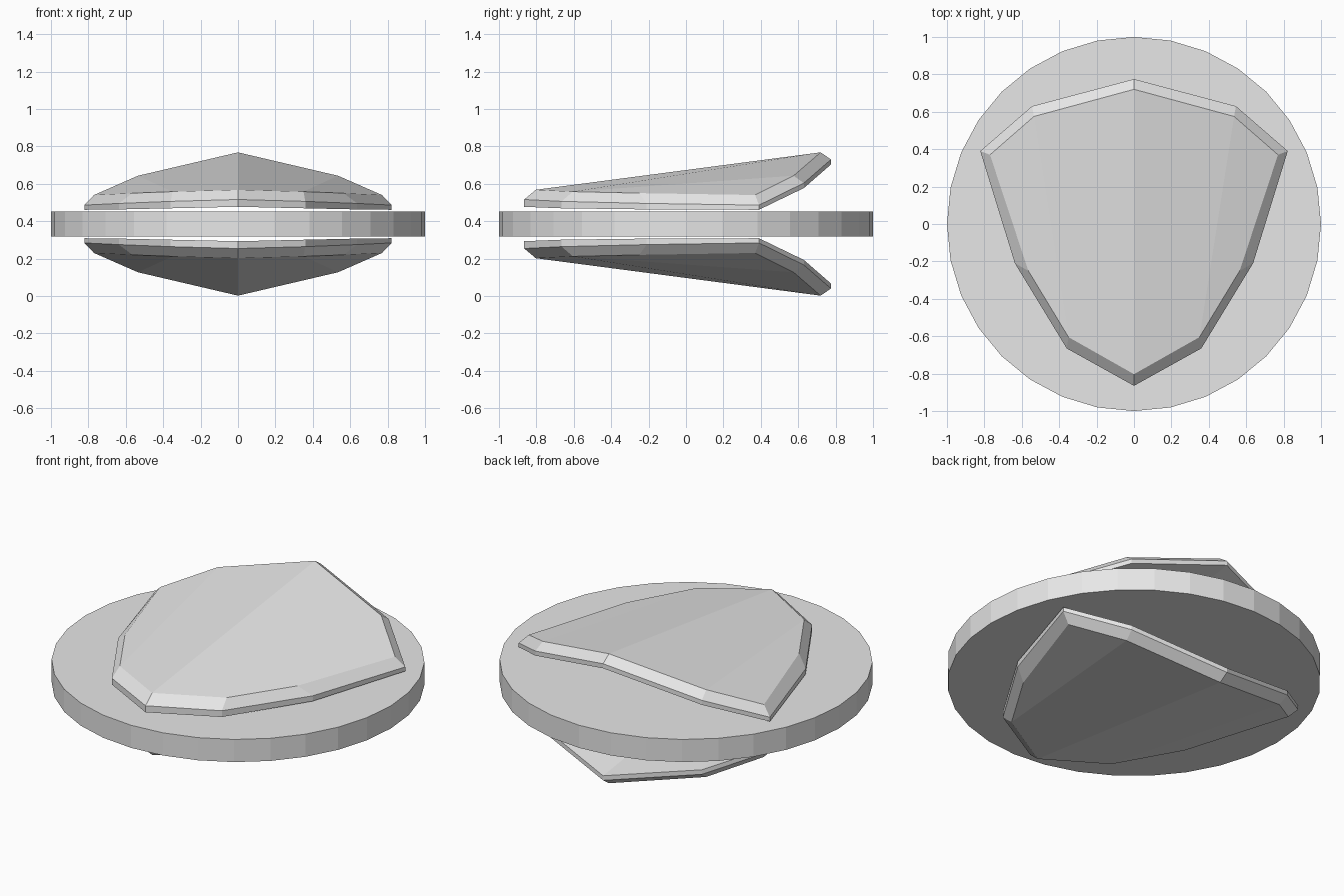
import bpy
import bmesh

cube = bpy.data.objects.get("Cube")
if cube:
    bpy.data.objects.remove(cube, do_unlink=True)

MID = 0.385  # height of the symmetry plane

grey = bpy.data.materials.new("light_grey")
grey.use_nodes = True
grey.diffuse_color = (0.8, 0.8, 0.8, 1)
grey.node_tree.nodes["Principled BSDF"].inputs["Base Color"].default_value = (0.8, 0.8, 0.8, 1)

# Half outlines of the shield, from the back peak round to the front tip
face_edge = [(0, 0.72, 0.768), (0.535, 0.575, 0.643), (0.77, 0.37, 0.54),
             (0.565, -0.25, 0.55), (0.35, -0.605, 0.558), (0, -0.803, 0.568)]
rim_top = [(0, 0.775, 0.73), (0.545, 0.63, 0.604), (0.822, 0.39, 0.486),
           (0.637, -0.21, 0.495), (0.36, -0.665, 0.506), (0, -0.865, 0.516)]
rim_drop = [0.027, 0.027, 0.025, 0.032, 0.037, 0.039]
rim_base = [(x, y, z - d) for (x, y, z), d in zip(rim_top, rim_drop)]


def shield(name, flip):
    """Faceted shield with a bevelled rim; flip = -1 mirrors it below the disc."""
    bm = bmesh.new()
    for side in (1, -1):
        rings = [[bm.verts.new((side * x, y, MID + flip * (z - MID))) for x, y, z in ring]
                 for ring in (face_edge, rim_top, rim_base)]
        # Sloped bevel and upright wall
        for upper, lower in zip(rings, rings[1:]):
            for i in range(len(upper) - 1):
                bm.faces.new((upper[i], upper[i + 1], lower[i + 1], lower[i]))
        # Outer face and underside, folded along the centre and each flank
        for ring in (rings[0], rings[2]):
            bm.faces.new((ring[0], ring[1], ring[4], ring[5]))
            bm.faces.new(ring[1:5])
    bmesh.ops.remove_doubles(bm, verts=bm.verts, dist=0.0001)
    bmesh.ops.recalc_face_normals(bm, faces=bm.faces)
    mesh = bpy.data.meshes.new(name)
    bm.to_mesh(mesh)
    bm.free()
    mesh.materials.append(grey)
    obj = bpy.data.objects.new(name, mesh)
    bpy.context.collection.objects.link(obj)


shield("upper_shield", 1)
shield("lower_shield", -1)

# Flat central disc
bpy.ops.mesh.primitive_cylinder_add(vertices=32, radius=1, depth=0.134, location=(0, 0, MID))
disc = bpy.context.object
disc.name = "disc"
disc.data.materials.append(grey)
